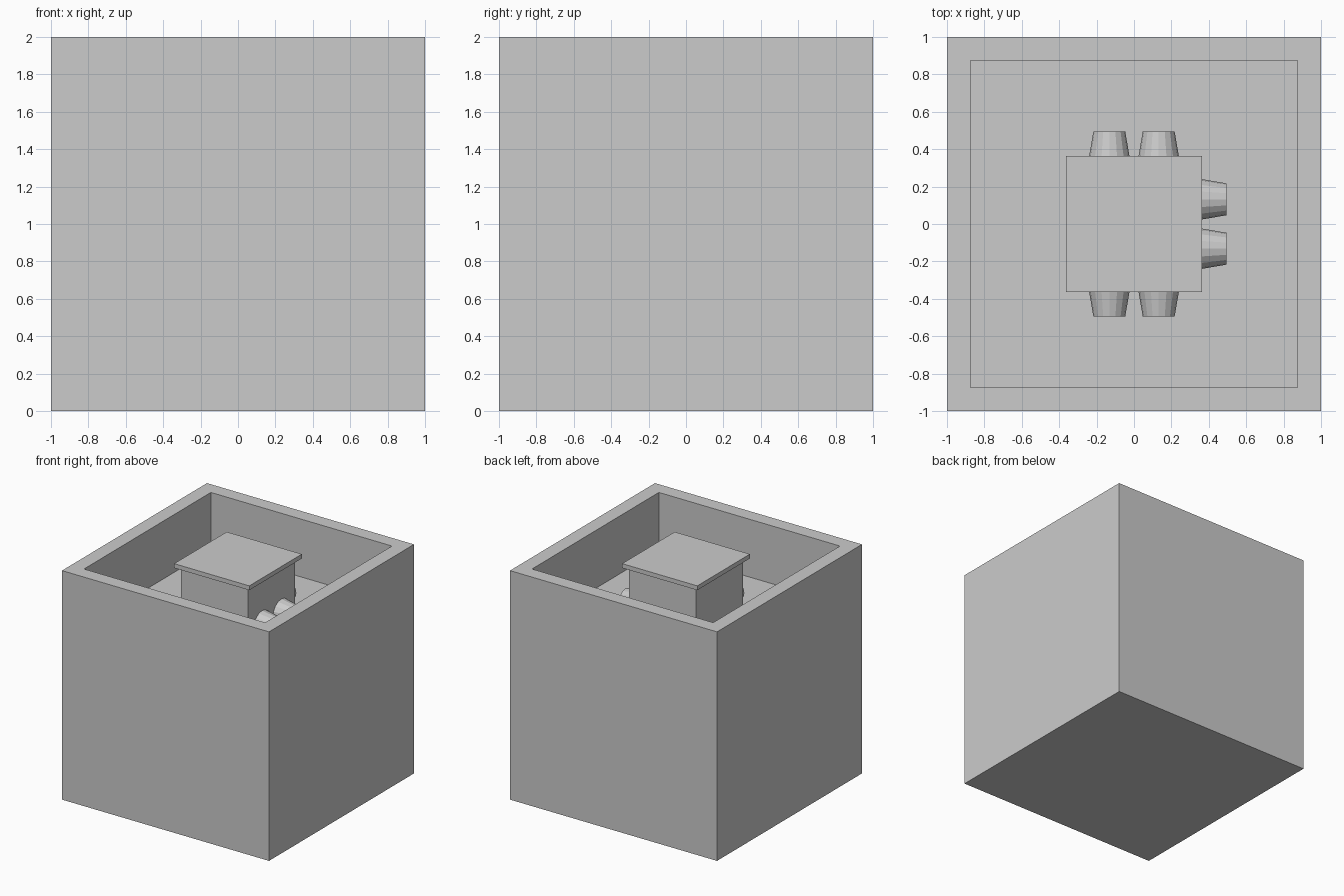
import bpy, bmesh, math

if "Cube" in bpy.data.objects:
    bpy.data.objects.remove(bpy.data.objects["Cube"])

FLOOR = 1.495      # height of the recessed floor
SPOUT_Z = 1.56     # height of the spout axes


def box(name, half, z0, z1):
    """Square block standing on z0, centred on the z axis."""
    bpy.ops.mesh.primitive_cube_add(size=1, location=(0, 0, 0))
    ob = bpy.context.object
    ob.name = name
    for v in ob.data.vertices:
        v.co = (math.copysign(half, v.co.x), math.copysign(half, v.co.y),
                z1 if v.co.z > 0 else z0)
    return ob


def spout(name, angle, offset):
    """Tapered round spout sticking out of one pillar side."""
    start, end = 0.31, 0.495
    mid = (start + end) / 2
    c, s = math.cos(angle), math.sin(angle)
    bpy.ops.mesh.primitive_cone_add(
        vertices=16, radius1=0.117, radius2=0.085, depth=end - start,
        location=(mid * c - offset * s, mid * s + offset * c, SPOUT_Z),
        rotation=(0, math.pi / 2, angle))
    bpy.context.object.name = name


# Outer basin: solid block with a square recess in the top
basin = box("basin", 1.0, 0.0, 2.0)
bm = bmesh.new()
bm.from_mesh(basin.data)
top = max(bm.faces, key=lambda f: f.calc_center_median().z)
bmesh.ops.inset_region(bm, faces=[top], thickness=0.125, use_even_offset=True)
ext = bmesh.ops.extrude_discrete_faces(bm, faces=[top])
for v in ext["faces"][0].verts:
    v.co.z = FLOOR
bm.normal_update()
bm.to_mesh(basin.data)
bm.free()

# Central pillar and its overhanging cap
box("pillar", 0.325, FLOOR - 0.02, 1.96)
box("pillar_cap", 0.363, 1.95, 1.988)

# Pairs of spouts on the right, back and front sides
for side, angle in (("right", 0), ("back", math.pi / 2), ("front", -math.pi / 2)):
    for i, offset in enumerate((-0.132, 0.132)):
        spout(f"{side}_spout_{i + 1}", angle, offset)
